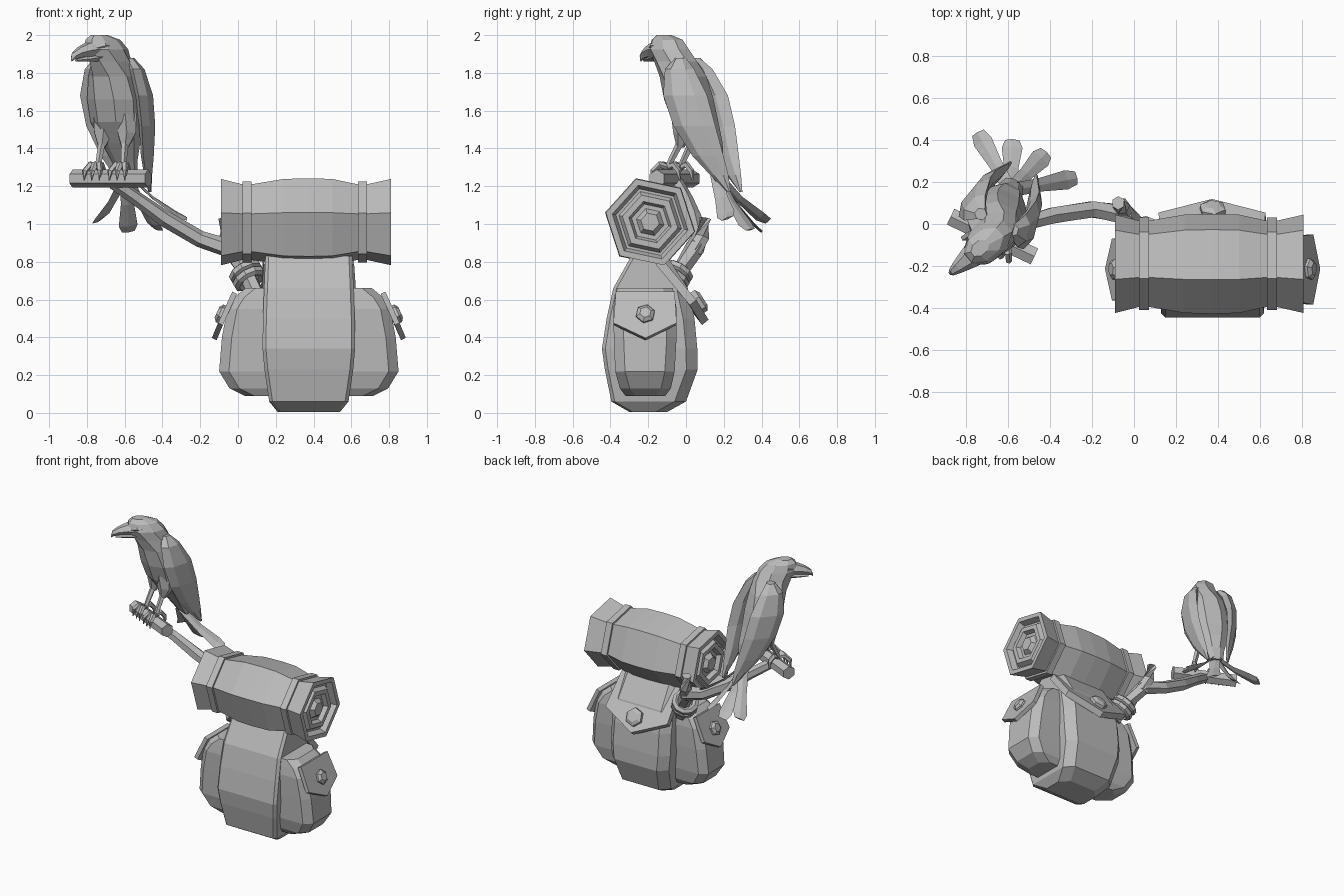
import bpy, bmesh, math
from mathutils import Vector as V

if "Cube" in bpy.data.objects:
    bpy.data.objects.remove(bpy.data.objects["Cube"])

GREY = (0.5, 0.5, 0.5, 1)
mat = bpy.data.materials.new("plain grey")
mat.use_nodes = True
mat.diffuse_color = GREY
mat.node_tree.nodes["Principled BSDF"].inputs["Base Color"].default_value = GREY
MID = 0.375  # centre line of the pack
UP = V((0, 0, 1))


def finish(name, bm):
    bmesh.ops.recalc_face_normals(bm, faces=bm.faces)
    me = bpy.data.meshes.new(name)
    bm.to_mesh(me)
    bm.free()
    me.materials.append(mat)
    ob = bpy.data.objects.new(name, me)
    bpy.context.collection.objects.link(ob)
    return ob


def loft(name, rings, closed=False):
    """Skin a list of equal point rings and cap the ends."""
    bm = bmesh.new()
    vs = [[bm.verts.new(p) for p in r] for r in rings]
    n = len(vs[0])
    pairs = list(zip(vs, vs[1:])) + ([(vs[-1], vs[0])] if closed else [])
    for a, b in pairs:
        for i in range(n):
            j = (i + 1) % n
            bm.faces.new((a[i], a[j], b[j], b[i]))
    if not closed:
        bm.faces.new(vs[0])
        bm.faces.new(vs[-1])
    return finish(name, bm)


def oval(c, a, b, n=8, turn=0.5):
    """Ring of n points round c with half axes a and b."""
    ts = [2 * math.pi * (i + turn) / n for i in range(n)]
    return [V(c) + V(a) * math.cos(t) + V(b) * math.sin(t) for t in ts]


def tube(name, pts, radii, n=6):
    pts = [V(p) for p in pts]
    rings = []
    for i, p in enumerate(pts):
        t = (pts[min(i + 1, len(pts) - 1)] - pts[max(i - 1, 0)]).normalized()
        a = t.cross(UP if abs(t.z) < 0.95 else V((0, 1, 0))).normalized()
        rings.append(oval(p, a * radii[i], t.cross(a) * radii[i], n))
    return loft(name, rings)


def box_ring(z, x0, x1, y0, y1, front, rear):
    """Rectangle at height z with cut corners of given size at front and rear."""
    return [V(p + (z,)) for p in (
        (x0 + front, y0), (x1 - front, y0), (x1, y0 + front), (x1, y1 - rear),
        (x1 - rear, y1), (x0 + rear, y1), (x0, y1 - rear), (x0, y0 + front))]


def slab(name, pts, thick):
    """Flat outline thickened along its normal."""
    pts = [V(p) for p in pts]
    n = (pts[1] - pts[0]).cross(pts[2] - pts[0]).normalized() * thick
    return loft(name, [pts, [p + n for p in pts]])


def button(name, pos, axis, r):
    axis, pos = V(axis).normalized(), V(pos)
    a = axis.orthogonal().normalized()
    b = axis.cross(a)
    return loft(name, [oval(pos + axis * d, a * k, b * k, 6)
                       for d, k in ((0, r), (0.03, r), (0.045, r * 0.6))])


# Main sack
body = [(0.005, 0.165, -0.30, -0.10), (0.06, 0.21, -0.395, 0.0), (0.23, 0.235, -0.43, 0.062),
        (0.34, 0.245, -0.445, 0.06), (0.5, 0.243, -0.42, 0.045), (0.66, 0.237, -0.385, 0.01),
        (0.83, 0.23, -0.29, -0.1)]
loft("main_sack", [box_ring(z, MID - w, MID + w, a, b, 0.018, 0.06) for z, w, a, b in body])
# Pointed closing flap on the rear of the sack
slab("main_flap", [(MID + 0.24, -0.16, 0.785), (MID + 0.255, 0.02, 0.57), (MID, 0.085, 0.465),
                   (MID - 0.255, 0.02, 0.57), (MID - 0.24, -0.16, 0.785)], 0.045)
button("main_button", (MID, 0.055, 0.58), (0, 0.8, 0.5), 0.065)

# Side pouches with flaps and buttons; the right one is a little narrower
pouch = [(0.09, 0.34, -0.32, -0.11), (0.13, 0.42, -0.35, -0.08), (0.22, 0.475, -0.375, -0.06),
         (0.4, 0.46, -0.382, -0.05), (0.55, 0.432, -0.385, -0.05), (0.61, 0.395, -0.375, -0.06),
         (0.66, 0.335, -0.365, -0.07)]
for side, label, depth in ((1, "left", 1), (-1, "right", 0.88)):
    def at(x, y, z):
        return V((MID + side * x, -0.215 + (y + 0.215) * depth, z))
    loft(label + "_pouch", [[at(*p) for p in box_ring(z, 0.15, x, a, b, 0.052, 0.052)]
                            for z, x, a, b in pouch])
    flap = [at(0.38, -0.372, 0.63), at(0.455, -0.385, 0.465), at(0.488, -0.215, 0.385),
            at(0.455, -0.05, 0.465), at(0.38, -0.06, 0.63)]
    slab(label + "_pouch_flap", flap, 0.028 * side)
    button(label + "_pouch_button", at(0.445, -0.215, 0.515), (side, 0, 0.45), 0.052)


# Rolled blanket: hexagon rings along x, with stepped rolls in both ends
def hexagon(x, r):
    return oval((x, -0.19, 1.01), (0, r, 0), (0, 0, r), 6, 0.8)


end = [(0.01, 0.05), (0.04, 0.075), (0.04, 0.1), (0.01, 0.115), (0.01, 0.15),
       (0.04, 0.17), (0.04, 0.185), (0.0, 0.205), (0.0, 0.24)]
left_end = [(-0.09 + d, r) for d, r in end]
right_end = [(0.81 - d, r) for d, r in reversed(end)]
mid = [(0.025, 0.21), (0.07, 0.21), (0.24, 0.24), (MID, 0.244), (0.5, 0.24),
       (0.635, 0.21), (0.68, 0.21)]
loft("bedroll", [hexagon(x, r) for x, r in left_end + mid + right_end])
for i, x in enumerate((0.048, 0.658)):
    loft("bedroll_strap_%d" % i, [hexagon(x + d, r) for d, r in
         ((-0.024, 0.2), (-0.024, 0.226), (0.024, 0.226), (0.024, 0.2))])

# Forked branch, its rope loops and the perch
tube("branch", [(0.1, -0.09, 0.62), (0.04, -0.03, 0.75), (-0.04, 0.045, 0.87), (-0.2, 0.07, 0.92),
                (-0.39, 0.04, 1.03), (-0.53, 0.0, 1.13), (-0.66, -0.05, 1.22)],
     [0.045, 0.045, 0.052, 0.044, 0.044, 0.038, 0.036])
tube("branch_stub", [(-0.03, 0.04, 0.85), (-0.06, 0.085, 0.93), (-0.075, 0.1, 1.03)],
     [0.045, 0.042, 0.033])
tilt = V((-0.45, 0.45, 0.8)).normalized()
a = tilt.orthogonal().normalized()
for k in range(2):
    c = V((0.06, -0.07, 0.71)) + tilt * 0.045 * k
    rings = []
    for i in range(10):
        t = 2 * math.pi * i / 10
        d = a * math.cos(t) + tilt.cross(a) * math.sin(t)
        rings.append(oval(c + d * 0.07, d * 0.026, tilt * 0.026, 6))
    loft("rope_loop_%d" % k, rings, closed=True)
tube("perch", [(-0.875, 0.035, 1.24), (-0.475, -0.155, 1.24)], [0.048, 0.048])

# Bird frame: forward and sideways directions
O = V((-0.66, 0.0, 0))
F = V((-0.45, -0.89, 0)).normalized()
S = V((-F.y, F.x, 0))
H = V((-0.775, -0.63, 0)).normalized()  # where the head looks
HS = V((-H.y, H.x, 0))


def bird(s, f, z):
    return O + S * s + F * f + UP * z


# Body and head
torso = [(-0.735, -0.115, 2.0, 0.035, 0.05, 1), (-0.715, -0.10, 1.975, 0.07, 0.105, 1),
         (-0.70, -0.09, 1.925, 0.09, 0.135, 1), (-0.675, -0.055, 1.86, 0.1, 0.13, 0.7),
         (-0.665, -0.015, 1.78, 0.13, 0.125, 0.2), (-0.655, 0.015, 1.66, 0.148, 0.128, 0),
         (-0.645, 0.05, 1.54, 0.14, 0.118, 0), (-0.62, 0.1, 1.43, 0.105, 0.092, 0),
         (-0.6, 0.14, 1.33, 0.07, 0.055, 0), (-0.575, 0.19, 1.22, 0.05, 0.025, 0)]
rings = []
for x, y, z, rs, rf, turn in torso:
    f = F.lerp(H, turn).normalized()
    rings.append(oval((x, y, z), f * rf, V((-f.y, f.x, 0)) * rs))
loft("bird_body", rings)


# Beak halves and brows
def beak(name, rows):
    base = V((-0.71, -0.10, 0))
    loft(name, [oval(base + H * d + UP * z, HS * w, UP * h, 6, 0) for d, z, w, h in rows])


beak("upper_beak", [(0.04, 1.925, 0.068, 0.052), (0.11, 1.922, 0.05, 0.042),
                    (0.17, 1.908, 0.032, 0.03), (0.208, 1.89, 0.018, 0.022),
                    (0.22, 1.868, 0.006, 0.008)])
beak("lower_beak", [(0.05, 1.885, 0.055, 0.028), (0.12, 1.874, 0.035, 0.016),
                    (0.19, 1.867, 0.01, 0.007)])
for g in (-1, 1):
    c = V((-0.71, -0.10, 1.945)) + HS * 0.066 * g
    tube("brow", [c, c + H * 0.045, c + H * 0.085 - HS * 0.02 * g - UP * 0.012],
         [0.006, 0.013, 0.006], 5)

# Folded wings
wing = [(0.085, -0.01, 1.88, 0.03, 0.03), (0.125, -0.025, 1.82, 0.08, 0.038),
        (0.148, -0.07, 1.68, 0.12, 0.038), (0.14, -0.12, 1.52, 0.115, 0.034),
        (0.108, -0.185, 1.36, 0.085, 0.028), (0.085, -0.24, 1.26, 0.05, 0.018),
        (0.07, -0.29, 1.17, 0.01, 0.008)]
for g, label in ((1, "left"), (-1, "right")):
    chord = (F + S * 0.22 * g).normalized()
    across = V((-chord.y, chord.x, 0))
    loft(label + "_wing", [oval(bird(s * g, f, z), chord * c, across * t, 6, 0)
                           for s, f, z, c, t in wing])

# Fanned tail feathers, the outer ones drooping at their outer edge
root = V((-0.59, 0.16, 1.27))
for i, tip in enumerate(((-0.745, 0.435, 1.015), (-0.58, 0.40, 0.96),
                         (-0.42, 0.34, 0.97), (-0.275, 0.22, 1.03))):
    tip = V(tip)
    d = tip - root
    w = (d.cross(UP).normalized() + UP * (0.4 - 0.27 * i)).normalized()
    n = w.cross(d).normalized()
    path = [(0, 0.035, 0.0), (0.45, 0.035, -0.025), (0.85, 0.05, -0.015), (1, 0.034, 0)]
    loft("tail_feather_%d" % i, [oval(root + d * t + UP * sag, w * k, n * 0.007, 4, 0)
                                 for t, k, sag in path])

# Thighs, shanks and gripping toes
for g, label in ((1, "left"), (-1, "right")):
    foot = V((-0.675, -0.063, 1.3)) + S * 0.075 * g
    knee = bird(0.068 * g, 0.0, 1.41)
    tube(label + "_thigh", [bird(0.06 * g, -0.02, 1.58), bird(0.07 * g, -0.02, 1.48), knee],
         [0.07, 0.055, 0.022])
    tube(label + "_shank", [knee + UP * 0.02, foot], [0.02, 0.016], 5)
    for k, (way, side) in enumerate(((1, -0.045), (1, 0), (1, 0.045), (-1, 0))):
        out = F * way
        tube(label + "_toe_%d" % k, [foot, foot + out * 0.035 + S * side * 0.6 + UP * 0.015,
             foot + out * 0.065 + S * side - UP * 0.02, foot + out * 0.072 + S * side - UP * 0.07],
             [0.016, 0.019, 0.016, 0.004], 5)
